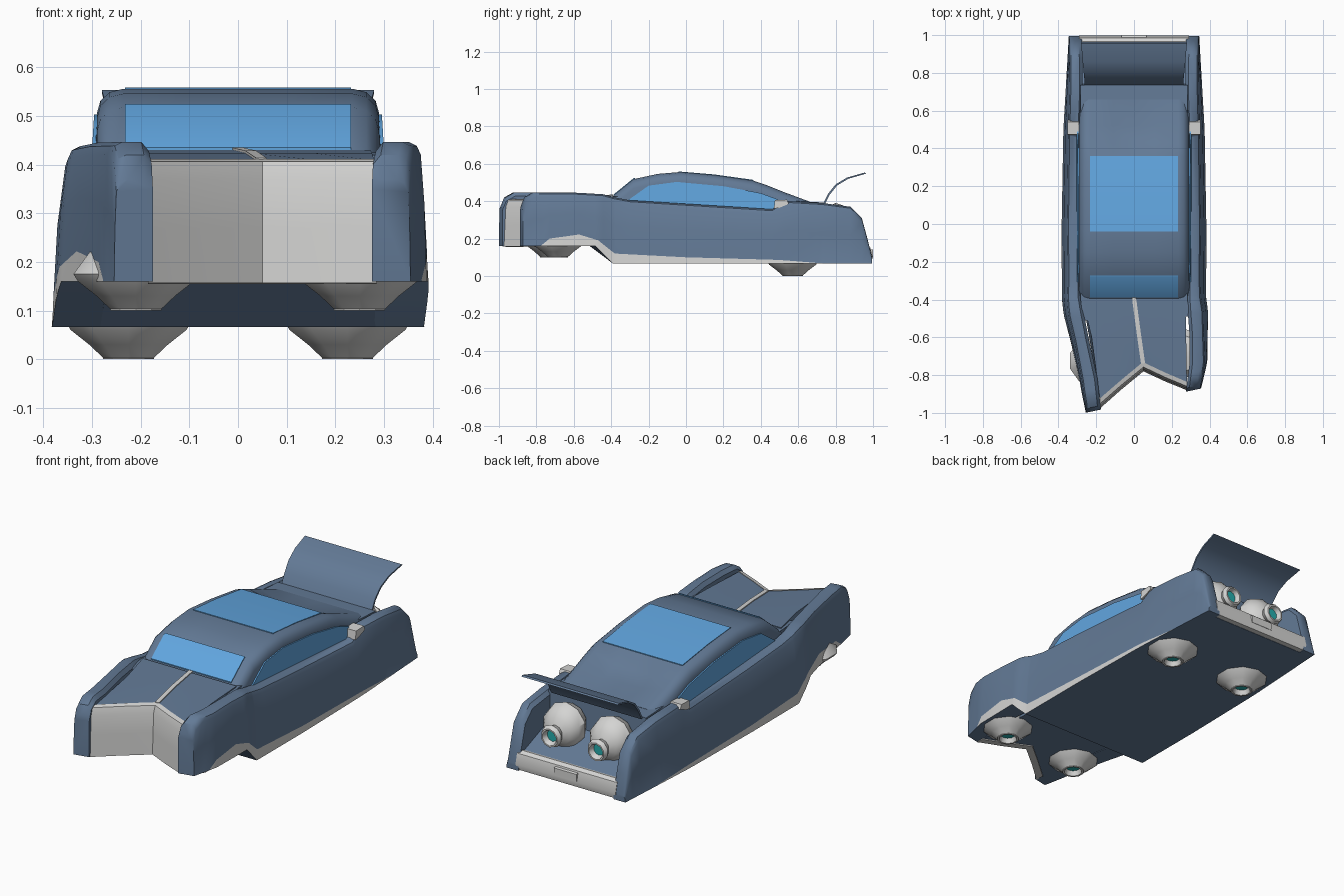
import bpy, bmesh, math
from mathutils import Vector

if "Cube" in bpy.data.objects:
    bpy.data.objects.remove(bpy.data.objects["Cube"])


def material(name, rgb):
    m = bpy.data.materials.new(name)
    m.diffuse_color = (*rgb, 1)
    m.use_nodes = True
    m.node_tree.nodes["Principled BSDF"].inputs["Base Color"].default_value = m.diffuse_color
    return m


BLUE = material("slate_blue_paint", (0.125, 0.195, 0.305))
GLASS = material("sky_blue_glass", (0.12, 0.38, 0.74))
WHITE = material("pale_metal", (0.66, 0.66, 0.65))
TEAL = material("teal_glow", (0.02, 0.42, 0.42))


def bend(p):
    """The nose is knocked sideways: skew everything ahead of the windscreen."""
    t = min(max((-0.4 - p[1]) / 0.53, 0), 1)
    return Vector((p[0] + 0.05 * min(1, 1.5 * t), p[1] + 0.21 * p[0] * t, p[2]))


def loft(name, sections, mats=(BLUE,), rule=None):
    """Skin closed cross-sections of equal length and cap both ends."""
    bm = bmesh.new()
    rings = [[bm.verts.new(bend(p)) for p in s] for s in sections]
    n = len(rings[0])
    for i in range(len(rings) - 1):
        for j in range(n):
            k = (j + 1) % n
            f = bm.faces.new((rings[i][j], rings[i][k], rings[i + 1][k], rings[i + 1][j]))
            f.material_index = rule(i, j) if rule else 0
    bm.faces.new(rings[0])
    bm.faces.new(rings[-1])
    return finish(name, bm, mats)


def finish(name, bm, mats):
    bmesh.ops.recalc_face_normals(bm, faces=bm.faces)
    me = bpy.data.meshes.new(name)
    bm.to_mesh(me)
    bm.free()
    for m in mats:
        me.materials.append(m)
    ob = bpy.data.objects.new(name, me)
    bpy.context.collection.objects.link(ob)
    return ob


def across(name, profile, hw, mat):
    """Side profile (y, z) extruded across the car."""
    return loft(name, [[(x, y, z) for y, z in profile] for x in (-hw, hw)], (mat,))


def lerp(table, y):
    for (a, u), (b, v) in zip(table, table[1:]):
        if y <= b:
            return u + (v - u) * max(0, (y - a) / (b - a))
    return table[-1][1]


def nozzle(name, profile, place, sides=10):
    """Lathed bell; the last profile segment is the glowing throat."""
    bm = bmesh.new()
    rings = [[bm.verts.new(place(r * math.cos(a), r * math.sin(a), h))
              for a in [2 * math.pi * (i + 0.5) / sides for i in range(sides)]] for r, h in profile]
    for A, B in zip(rings, rings[1:]):
        for i in range(sides):
            k = (i + 1) % sides
            bm.faces.new((A[i], A[k], B[k], B[i]))
    bm.faces.new(rings[0])
    bm.faces.new(rings[-1]).material_index = 1
    finish(name, bm, (WHITE, TEAL))


# body sides: full-length fenders with a pale lower trim
TOP = [(-0.935, 0.37), (-0.915, 0.42), (-0.87, 0.447), (-0.6, 0.445), (-0.45, 0.437), (-0.38, 0.42),
       (-0.3, 0.405), (0.46, 0.357), (0.53, 0.402), (0.73, 0.39), (0.88, 0.37), (0.94, 0.31),
       (0.97, 0.2), (0.995, 0.1)]
BOT = [(-0.935, 0.16), (-0.5, 0.16), (-0.39, 0.066), (1, 0.066)]
TRIM = [(-0.83, 0.163), (-0.78, 0.2), (-0.6, 0.222), (-0.48, 0.19), (-0.38, 0.12), (0, 0.1),
        (0.5, 0.086), (0.7, 0.07), (1, 0.068)]
OUT = [(-0.935, 0.305), (-0.8, 0.335), (-0.6, 0.362), (-0.47, 0.382), (0, 0.383), (0.5, 0.374), (1, 0.345)]
INN = [(-0.935, 0.225), (-0.6, 0.265), (-0.4, 0.28), (0.5, 0.28), (0.7, 0.272), (1, 0.275)]
SLOPE = [(-0.935, 0.005), (-0.6, 0.02), (-0.3, 0.03), (0.6, 0.025), (1, 0.005)]
ys = sorted({y for y, _ in TOP} | {-0.83, -0.78, -0.48, -0.5, -0.39, 0.0, 0.7})
for s, side in ((1, "right"), (-1, "left")):
    secs = []
    for y in ys:
        t, b, o, i, c = (lerp(T, y) for T in (TOP, BOT, OUT, INN, SLOPE))
        w, h = max(lerp(TRIM, y), b + 0.002), t - b
        r = min(0.02, h * 0.3)
        mid = w + (t - w) * 0.5
        pts = [(i, b), (o, b), (o - 0.1 * c, w), (o - 0.4 * c, mid), (o - c, t - 1.3 * r),
               (o - c - 0.4 * r, t - 0.4 * r), (o - c - 1.2 * r, t), (i + 0.8 * r, t), (i, t - r)]
        secs.append([(s * x, y, z) for x, z in pts])
    loft(side + "_body_side", secs, (BLUE, WHITE),
         lambda i, j: 1 if j == 1 and -0.84 < ys[i] < 0.72 else 0)

    # side window plate
    win = [(-0.31, 0.405), (-0.2, 0.483), (-0.05, 0.503), (0.2, 0.48), (0.4, 0.443), (0.49, 0.41),
           (0.48, 0.35), (0.4, 0.35)]
    loft(side + "_window", [[(s * (0.304 - 0.06 * (z - 0.35) + d), y, z) for y, z in win]
                            for d in (-0.006, 0.001)], (GLASS,))
    # pale intake at the front of the rear fender
    duct = [(0.47, 0.36), (0.475, 0.405), (0.54, 0.408), (0.55, 0.385), (0.5, 0.365)]
    loft(side + "_intake", [[(s * x, y, z) for y, z in duct] for x in (0.29, 0.352)], (WHITE,))

# chassis with rear deck and open engine bay
across("chassis", [(-0.5, 0.16), (-0.39, 0.066), (0.965, 0.066), (0.965, 0.15), (0.74, 0.24),
                   (0.735, 0.393), (0.6, 0.4), (0.3, 0.4), (-0.4, 0.425), (-0.5, 0.42)], 0.283, BLUE)


# bonnet and notched grille
def front(x):
    return -0.735 - 0.145 * abs(x) / 0.225


cols = [-1, -0.5, 0, 0.5, 1]
loft("bonnet", [[(0.272 * c, -0.4, 0.43), (0.25 * c, -0.58, 0.424), (0.23 * c, front(0.23 * c), 0.409),
                 (0.23 * c, front(0.23 * c), 0.16), (0.272 * c, -0.4, 0.16)] for c in cols])
loft("grille", [[(0.235 * c, front(0.235 * c) + dy, z) for dy, z in
                 [(0.004, 0.412), (-0.022, 0.406), (-0.035, 0.37), (-0.04, 0.27), (-0.045, 0.157),
                  (0.0, 0.155)]] for c in cols], (WHITE,))
# bonnet centre strip
loft("bonnet_strip", [[(-0.011, y, z), (0.011, y, z), (0.011, y, z + 0.006), (-0.011, y, z + 0.006)]
                      for y, z in ((-0.39, 0.429), (-0.58, 0.423), (-0.738, 0.408))], (WHITE,))

# cabin: roof with a dip behind the roof glass
ROOF = [(-0.4, 0.42), (-0.28, 0.518), (-0.15, 0.546), (-0.03, 0.556), (0.15, 0.54), (0.36, 0.51),
        (0.43, 0.486), (0.52, 0.45), (0.66, 0.398)]
DIP = {0.43: 0.035, 0.52: 0.03}
secs = []
for y, t in ROOF:
    c = t - DIP.get(y, 0)
    half = [(0.3, 0.33), (0.29, t - 0.05), (0.283, t - 0.025), (0.264, t - 0.007), (0.235, t),
            (0.11, c), (0.0, c)]
    secs.append([(x, y, z) for x, z in half] + [(-x, y, z) for x, z in half[-2::-1]])
loft("cabin", secs)


def glass(name, path):
    loft(name, [[(-0.232, y, z - 0.004), (0.232, y, z - 0.004), (0.232, y, z + 0.003),
                 (-0.232, y, z + 0.003)] for y, z in path], (GLASS,))


glass("windscreen", [(-0.388, 0.432), (-0.28, 0.52), (-0.272, 0.522)])
glass("roof_glass", [(-0.04, 0.556), (0.15, 0.54), (0.36, 0.511)])

# raised boot lid
lid = [(0.735, 0.39, 0.262), (0.76, 0.44, 0.262), (0.8, 0.49, 0.266), (0.86, 0.526, 0.272),
       (0.955, 0.553, 0.28)]
loft("boot_lid", [[(-w, y, z), (w, y, z), (w, y + 0.008, z - 0.006), (-w, y + 0.008, z - 0.006)]
                  for y, z, w in lid])

# rear bumper and blank plate
across("rear_bumper", [(0.95, 0.066), (0.99, 0.07), (0.998, 0.1), (0.985, 0.152), (0.965, 0.163),
                       (0.95, 0.16)], 0.29, WHITE)
across("rear_plate", [(0.98, 0.1), (1.0, 0.1), (1.0, 0.14), (0.98, 0.145)], 0.065, WHITE)

# hover nozzles below, thrusters in the bay
BELL = [(0.01, 0.14), (0.1, 0.12), (0.135, 0.075), (0.125, 0.06), (0.085, 0.03), (0.055, 0.003),
        (0.055, 0.0), (0.045, 0.0), (0.036, 0.025)]
for name, x, y, z in (("rear_left", -0.225, 0.57, 0), ("rear_right", 0.225, 0.57, 0),
                      ("front_left", -0.21, -0.725, 0.1), ("front_right", 0.25, -0.685, 0.1)):
    nozzle(name + "_hover_nozzle", BELL, lambda a, b, h: (x + a, y + b, z + h))
POD = [(0.01, 0.21), (0.08, 0.195), (0.115, 0.14), (0.108, 0.1), (0.075, 0.065), (0.042, 0.05),
       (0.058, 0.02), (0.048, 0.0), (0.04, 0.0), (0.03, 0.025)]
for name, x in (("left", -0.135), ("right", 0.135)):
    nozzle(name + "_thruster", POD, lambda a, b, h: (x + a, 0.94 - h, 0.275 + b - 0.15 * (0.14 - h)))

# smooth shading with kept edges
for ob in bpy.context.scene.objects:
    ob.select_set(True)
    bpy.context.view_layer.objects.active = ob
bpy.ops.object.shade_smooth_by_angle(angle=math.radians(35))
